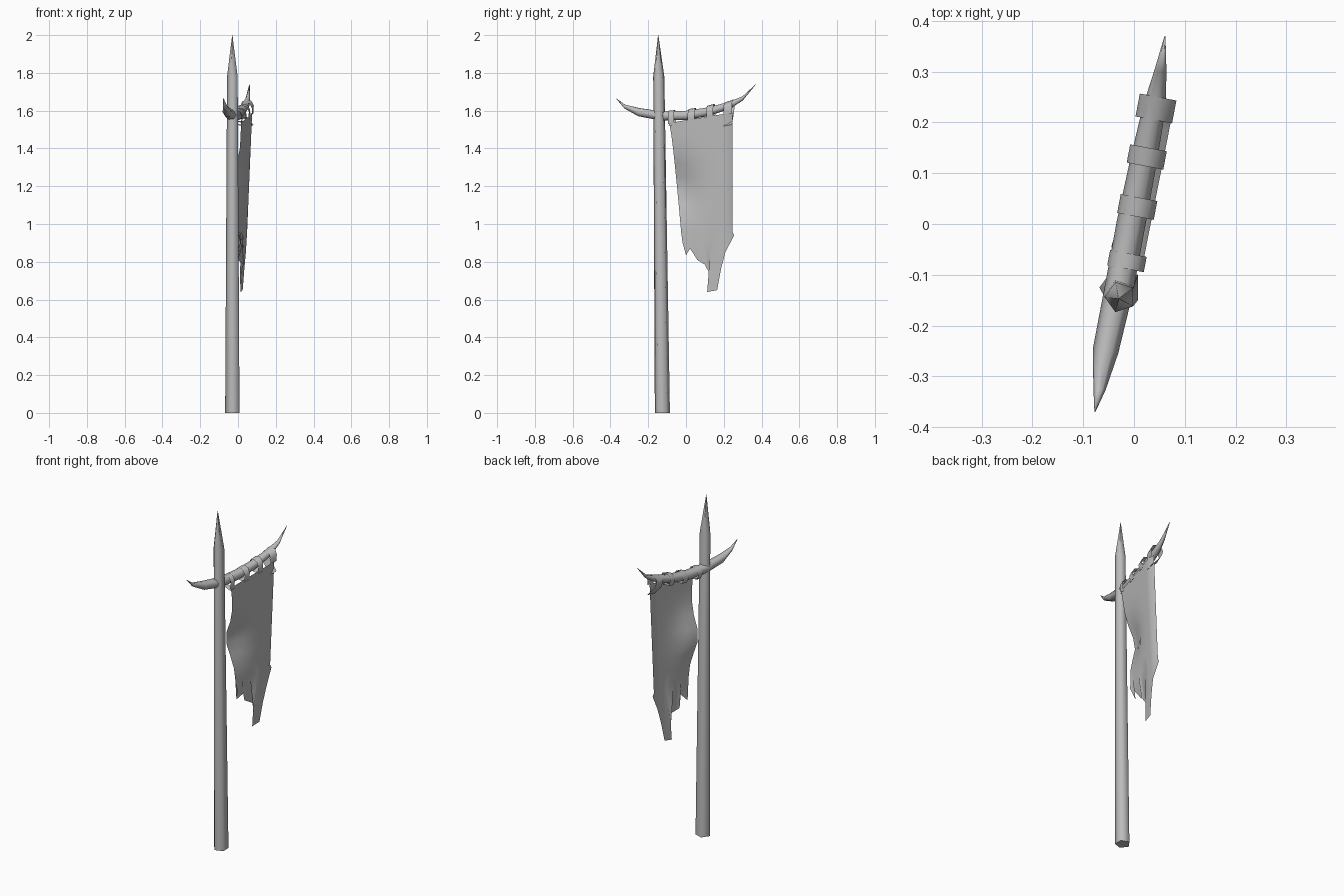
import bpy
from math import sin, cos, pi, radians, exp
from mathutils import Vector

cube = bpy.data.objects.get("Cube")
if cube:
    bpy.data.objects.remove(cube)

grey = bpy.data.materials.new("plain grey")
grey.use_nodes = True
grey.diffuse_color = (0.5, 0.5, 0.5, 1)
grey.node_tree.nodes["Principled BSDF"].inputs["Base Color"].default_value = (0.5, 0.5, 0.5, 1)

SLOPE = 0.19  # sideways drift of the yard per unit of depth


def add_part(name, verts, faces, sharp=None):
    mesh = bpy.data.meshes.new(name)
    mesh.from_pydata(verts, [], faces)
    mesh.materials.append(grey)
    mesh.update()
    obj = bpy.data.objects.new(name, mesh)
    bpy.context.collection.objects.link(obj)
    bpy.ops.object.select_all(action='DESELECT')
    obj.select_set(True)
    bpy.context.view_layer.objects.active = obj
    if sharp is None:
        bpy.ops.object.shade_smooth()
    else:
        bpy.ops.object.shade_smooth_by_angle(angle=radians(sharp))
    return obj


def grid_faces(rows, cols, wrap=False):
    return [(r * cols + c, r * cols + (c + 1) % cols,
             (r + 1) * cols + (c + 1) % cols, (r + 1) * cols + c)
            for r in range(rows - 1) for c in range(cols if wrap else cols - 1)]


def tube(name, rings, sides, axes, start, sharp):
    """Loft rings of (centre, radius), capped at both ends."""
    a, b = axes
    verts = []
    for centre, radius in rings:
        for k in range(sides):
            t = start + 2 * pi * k / sides
            verts.append(Vector(centre) + radius * (a * cos(t) + b * sin(t)))
    faces = grid_faces(len(rings), sides, True)
    faces.append(tuple(reversed(range(sides))))
    faces.append(tuple(range(len(verts) - sides, len(verts))))
    return add_part(name, verts, faces, sharp)


def lerp(a, b, t):
    return a + (b - a) * t


def yard_height(y):
    return 1.572 + 0.11 * y + 0.55 * y * y


# Five-sided pole with a sharpened tip
X, Y, Z = Vector((1, 0, 0)), Vector((0, 1, 0)), Vector((0, 0, 1))
tube("pole", [((-0.026, -0.125, 0), 0.042), ((-0.027, -0.144, 1.78), 0.031),
              ((-0.03, -0.147, 2), 0.001)], 5, (X, Y), pi, 80)

# Curved yard with pointed horn ends: depth, height, sideways, radius
yard = [(-0.37, 1.665, -0.077, 0.001), (-0.325, 1.622, -0.068, 0.012),
        (-0.25, 1.592, -0.056, 0.025), (-0.13, 1.572, -0.03, 0.028),
        (0, 1.575, -0.006, 0.028), (0.12, 1.595, 0.018, 0.026),
        (0.23, 1.628, 0.04, 0.022), (0.3, 1.665, 0.052, 0.012),
        (0.37, 1.74, 0.061, 0.001)]
tube("yard", [((x, y, z), r) for y, z, x, r in yard], 6,
     (Vector((1, -SLOPE, 0)), Z), 0, None)

# Hanging banner: even rows down to the hem, then a torn lower edge
torn = [(-0.018, 0.9), (0, 0.835), (0.022, 0.87), (0.06, 0.81), (0.1, 0.785),
        (0.128, 0.73), (0.112, 0.64), (0.165, 0.65), (0.185, 0.76),
        (0.208, 0.85), (0.255, 0.94)]
COLS, ROWS = len(torn), 9


def banner_x(y, z, u):
    drape = 0.035 * (z - 0.8) / 0.8
    dent = 0.055 * exp(-((z - 1.2) / 0.12) ** 2 - (u / 0.35) ** 2)
    return SLOPE * y + drape - dent - (0.015 if u > 0.95 else 0)


verts = []
for r in range(ROWS):
    v = r / (ROWS - 1)
    for c in range(COLS):
        u = c / (COLS - 1)
        top_z = 1.535 + 0.055 * u
        y = lerp(lerp(-0.088, -0.026, v ** 0.8), 0.245, u)
        z = lerp(top_z, 0.96, v)
        verts.append((banner_x(y, z, u), y, z))
for c, (y, z) in enumerate(torn):
    ripple = 0.012 * (-1) ** c if c < 6 else 0
    verts.append((banner_x(y, z, c / (COLS - 1)) + ripple, y, z))
add_part("banner", verts, grid_faces(ROWS + 1, COLS))

# Cloth loops that tie the banner to the yard
for number, (y0, y1) in enumerate([(-0.088, -0.058), (0.015, 0.052),
                                   (0.114, 0.15), (0.205, 0.25)]):
    last = number == 3
    verts = []
    for y in (y0, y1):
        u = (y + 0.088) / 0.333
        foot_z = 1.53 + 0.055 * u
        top = yard_height(y) + (0.032 if not last else 0.022)
        base = SLOPE * y
        foot_x = banner_x(y, foot_z, min(u, 0.9))
        profile = [(foot_x, foot_z), (base + 0.036, top - 0.03),
                   (base + 0.024, top - 0.004), (base, top + 0.003),
                   (base - 0.024, top - 0.006), (base - 0.036, top - 0.03),
                   (base - 0.022, top - 0.065),
                   (foot_x, foot_z - (0.06 if last else 0.01))]
        verts += [(x, y - SLOPE * (x - base), z) for x, z in profile]
    add_part(f"banner_loop_{number + 1}", verts, grid_faces(2, 8), 60)
